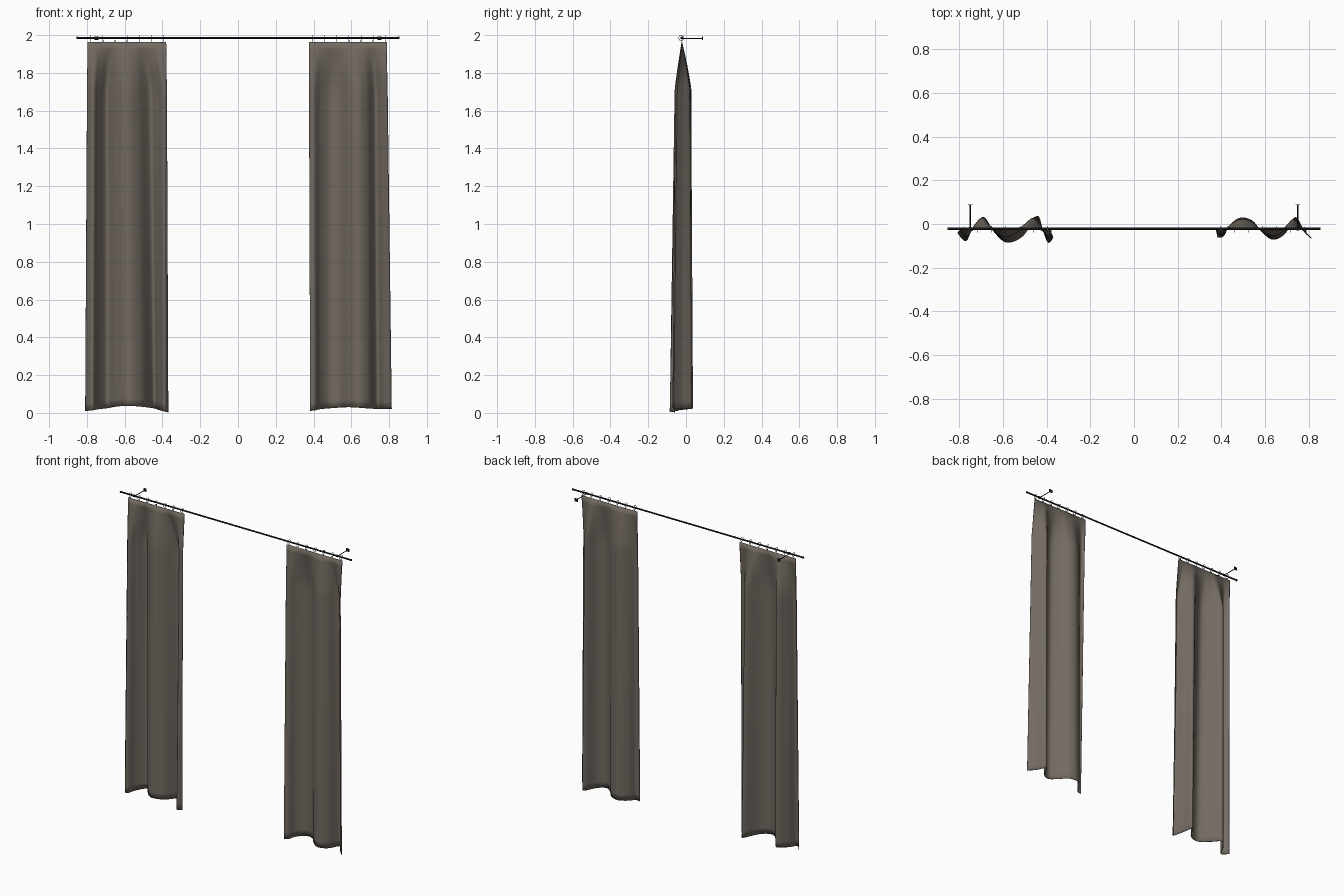
import bpy, bmesh, math
from mathutils import Vector

if "Cube" in bpy.data.objects:
    bpy.data.objects.remove(bpy.data.objects["Cube"])

def material(name, color):
    m = bpy.data.materials.new(name)
    m.diffuse_color = (*color, 1)
    m.use_nodes = True
    m.node_tree.nodes["Principled BSDF"].inputs["Base Color"].default_value = m.diffuse_color
    return m

FABRIC = material("fabric", (0.17, 0.145, 0.12))
BLACK = material("black_metal", (0.012, 0.012, 0.014))
STEEL = material("ring_metal", (0.25, 0.25, 0.25))
ROD_Y, ROD_Z, TOP = -0.022, 1.985, 1.963

def sample(pts, t):
    """Catmull-Rom point on a fold profile, t from 0 to 1."""
    n = len(pts) - 1
    i = min(int(t * n), n - 1)
    f = t * n - i
    p = [Vector(pts[max(0, min(n, i + k))]) for k in (-1, 0, 1, 2)]
    return 0.5 * (2 * p[1] + (p[2] - p[0]) * f
                  + (2 * p[0] - 5 * p[1] + 4 * p[2] - p[3]) * f * f
                  + (3 * p[1] - p[0] - 3 * p[2] + p[3]) * f ** 3)

def curtain(name, upper, lower, hem, x0, x1, cols=96, rows=48):
    """Cloth flat at the rod, opening into folds below."""
    bm = bmesh.new()
    grid = []
    for r in range(rows + 1):
        v = r / rows
        row = []
        for c in range(cols + 1):
            t = c / cols
            a, b = sample(upper, t), sample(lower, t)
            p = a.lerp(b, v)
            z = TOP + (sample(hem, t).y - TOP) * v
            # pinched heading: folds fade in over the top 0.25
            k = min(1, (TOP - z) / 0.25)
            k = k * (1.25 - 0.25 * k)
            flat = x0 + (x1 - x0) * t
            row.append(bm.verts.new((flat + (p.x - flat) * k,
                                     ROD_Y + (p.y - ROD_Y) * k, z)))
        grid.append(row)
    for r in range(rows):
        for c in range(cols):
            f = bm.faces.new((grid[r][c], grid[r + 1][c],
                              grid[r + 1][c + 1], grid[r][c + 1]))
            f.smooth = True
    me = bpy.data.meshes.new(name)
    bm.to_mesh(me)
    bm.free()
    ob = bpy.data.objects.new(name, me)
    bpy.context.collection.objects.link(ob)
    me.materials.append(FABRIC)
    s = ob.modifiers.new("thickness", 'SOLIDIFY')
    s.thickness, s.offset = 0.003, 0

def cylinder(name, loc, r, depth, mat, rot=(0, 0, 0), n=20):
    bpy.ops.mesh.primitive_cylinder_add(vertices=n, radius=r, depth=depth,
                                        location=loc, rotation=rot)
    ob = bpy.context.object
    ob.name = name
    ob.data.materials.append(mat)
    bpy.ops.object.shade_smooth_by_angle()

# Left and right curtains
curtain("left_curtain",
        [(-.797, -.025), (-.765, -.052), (-.735, -.015), (-.695, .027),
         (-.65, -.02), (-.595, -.055), (-.535, -.03), (-.47, .024),
         (-.43, -.005), (-.40, -.045), (-.378, -.04)],
        [(-.808, -.04), (-.77, -.077), (-.74, -.02), (-.69, .03),
         (-.645, -.03), (-.585, -.083), (-.51, -.055), (-.445, .035),
         (-.42, -.02), (-.393, -.084), (-.37, -.06)],
        [(0, .01), (.3, .022), (.5, .037), (.75, .02), (1, .003)],
        -.797, -.38)
curtain("right_curtain",
        [(.376, -.025), (.40, -.04), (.44, -.005), (.49, .02), (.54, .008),
         (.59, -.035), (.635, -.052), (.68, -.03), (.725, .018),
         (.76, -.015), (.788, -.045)],
        [(.382, -.06), (.41, -.055), (.435, -.01), (.485, .027), (.54, .015),
         (.585, -.035), (.635, -.07), (.69, -.045), (.738, .03),
         (.775, -.025), (.813, -.066)],
        [(0, .01), (.2, .022), (.45, .03), (.75, .022), (1, .02)],
        .376, .788)

# Rod with end caps
ACROSS, BACK = (0, math.pi / 2, 0), (math.pi / 2, 0, 0)
cylinder("rod", (0, ROD_Y, ROD_Z), 0.005, 1.70, BLACK, ACROSS)
for s in (-1, 1):
    cylinder("rod_end", (s * .851, ROD_Y, ROD_Z), 0.0065, 0.008, BLACK, ACROSS)
    # Wall brackets
    cylinder("bracket_arm", (s * .75, .033, ROD_Z - .002), 0.0025, 0.11, BLACK, BACK, 12)
    cylinder("bracket_collar", (s * .75, ROD_Y, ROD_Z), 0.0075, 0.012, BLACK, ACROSS)
    bpy.ops.mesh.primitive_cube_add(size=1, location=(s * .75, .088, ROD_Z - .002))
    plate = bpy.context.object
    plate.name = "bracket_plate"
    plate.scale = (.022, .004, .02)
    plate.data.materials.append(BLACK)
    # Rings and the clips that hold the cloth
    for i in range(7):
        x = s * (.396 + i * .0638)
        bpy.ops.mesh.primitive_torus_add(location=(x, ROD_Y - .003, ROD_Z), rotation=ACROSS,
                                         major_radius=.0135, minor_radius=.0013,
                                         major_segments=24, minor_segments=8)
        ring = bpy.context.object
        ring.name = "curtain_ring"
        ring.data.materials.append(STEEL)
        bpy.ops.object.shade_smooth_by_angle()
        cylinder("ring_clip", (x, ROD_Y, .5 * (TOP + 1.972)), 0.0018, 0.014, STEEL, n=8)
